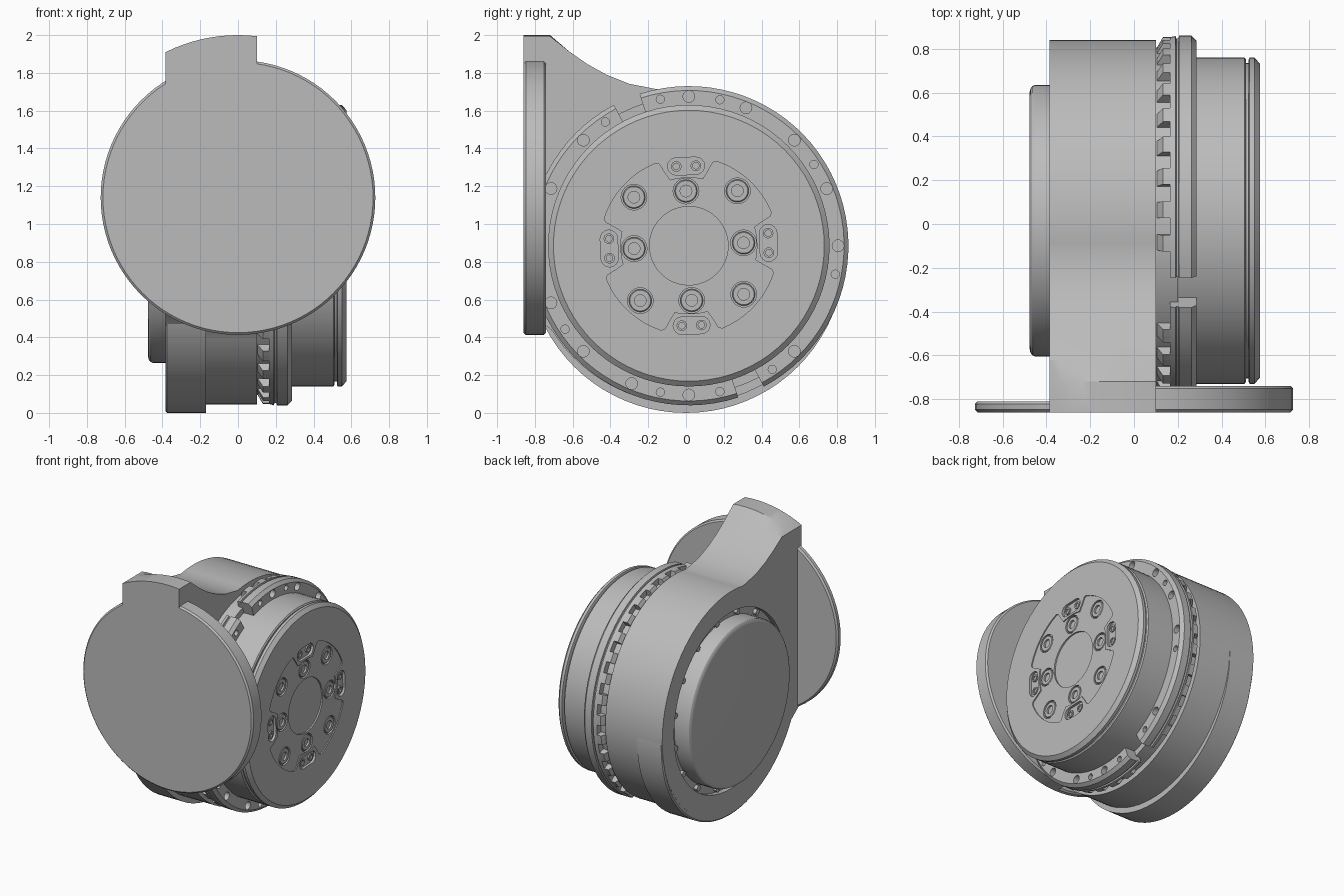
import bpy, bmesh
from math import sin, cos, pi, radians, sqrt

if "Cube" in bpy.data.objects:
    bpy.data.objects.remove(bpy.data.objects["Cube"])

metal = bpy.data.materials.new("grey_metal")
metal.use_nodes = True
GREY = (0.5, 0.5, 0.5, 1)
metal.diffuse_color = GREY
metal.node_tree.nodes["Principled BSDF"].inputs["Base Color"].default_value = GREY

CY, CZ = 0.015, 0.885      # main axis, running along x
FZ = 1.14                  # flange centre height


def loft(bm, loops):
    """Skin a row of closed loops and cap both ends."""
    rows = [[bm.verts.new(p) for p in loop] for loop in loops]
    n = len(rows[0])
    for a, b in zip(rows, rows[1:]):
        for i in range(n):
            j = (i + 1) % n
            bm.faces.new((a[i], a[j], b[j], b[i]))
    bm.faces.new(rows[0][::-1])
    bm.faces.new(rows[-1])


def turned(bm, profile, seg=80, y=CY, z=CZ):
    """Round part about an x axis from (x, radius) points."""
    loft(bm, [[(x, y + r * cos(2 * pi * i / seg), z + r * sin(2 * pi * i / seg))
               for i in range(seg)] for x, r in profile])


def sector(bm, profile, a0, a1, steps):
    """Closed (x, radius) section swept between two angles in degrees."""
    angles = [radians(a0 + (a1 - a0) * k / steps) for k in range(steps + 1)]
    loft(bm, [[(x, CY + r * cos(a), CZ + r * sin(a)) for x, r in profile]
              for a in angles])


def prism(bm, outline, x0, x1):
    loft(bm, [[(x, y, z) for y, z in outline] for x in (x0, x1)])


def finish(name, bm):
    bmesh.ops.recalc_face_normals(bm, faces=bm.faces)
    me = bpy.data.meshes.new(name)
    bm.to_mesh(me)
    bm.free()
    ob = bpy.data.objects.new(name, me)
    bpy.context.collection.objects.link(ob)
    me.materials.append(metal)
    return ob


def activate(ob):
    bpy.ops.object.select_all(action='DESELECT')
    ob.select_set(True)
    bpy.context.view_layer.objects.active = ob


def cut(ob, bm):
    cutter = finish("cutter", bm)
    cutter.hide_render = True
    mod = ob.modifiers.new("cut", 'BOOLEAN')
    mod.operation, mod.solver, mod.object = 'DIFFERENCE', 'EXACT', cutter
    activate(ob)
    bpy.ops.object.modifier_apply(modifier=mod.name)
    bpy.data.objects.remove(cutter)


def smooth(ob, angle=30):
    activate(ob)
    bpy.ops.object.shade_smooth_by_angle(angle=radians(angle))


def polar(r, deg):
    a = radians(deg)
    return CY + r * cos(a), CZ + r * sin(a)


def turned_part(name, profile, **kw):
    bm = bmesh.new()
    turned(bm, profile, **kw)
    ob = finish(name, bm)
    smooth(ob)
    return ob


# Housing: round body sweeping up into the front tab
R = 0.84
side = [(R * cos(radians(a)), CZ + R * sin(radians(a))) for a in range(-148, 101, 4)]
side += [(-0.3, 1.742), (-0.42, 1.79), (-0.52, 1.845), (-0.62, 1.915),
         (-0.72, 2.0), (-0.86, 2.0), (-0.86, 0.55)]
bm = bmesh.new()
slices = [-0.385 + 0.485 * k / 10 for k in range(11)]
loft(bm, [[(x, y, min(z, FZ + sqrt(0.86 ** 2 - x * x))) for y, z in side] for x in slices])
housing = finish("housing", bm)
bm = bmesh.new()
turned(bm, [(-0.45, 0.68), (-0.345, 0.68)])
cut(housing, bm)
smooth(housing)

# Lower rim that drops below the body on the right-hand side
rim = turned_part("housing_lower_rim", [(-0.384, 0.83), (-0.376, 0.84), (-0.17, 0.84)], y=0, z=0.84)
bm = bmesh.new()
turned(bm, [(-0.5, 0.68), (-0.345, 0.68)])
cut(rim, bm)
smooth(rim)

# Rear cover and the small screws around it
turned_part("rear_cover", [(-0.33, 0.62), (-0.452, 0.62), (-0.465, 0.614),
                           (-0.473, 0.602), (-0.477, 0.585)])
bm = bmesh.new()
for k in range(16):
    y, z = polar(0.65, k * 22.5 + 11)
    turned(bm, [(-0.34, 0.022), (-0.372, 0.022)], 12, y, z)
smooth(finish("cover_screws", bm))

# Front flange: thick half on the left, thin half on the right
bm = bmesh.new()
for sign, back in ((1, -0.74), (-1, -0.81)):
    rows = []
    for y, r in ((-0.86, 0.715), (-0.848, 0.727), (back - 0.012, 0.727), (back, 0.715)):
        rows.append([(sign * r * sin(pi * i / 48), y, FZ + r * cos(pi * i / 48))
                     for i in range(49)])
    loft(bm, rows)
smooth(finish("front_flange", bm))

# Drum and grooved neck
turned_part("drum", [(0.05, 0.745), (0.505, 0.745), (0.512, 0.735),
                     (0.512, 0.72), (0.54, 0.72)])

# Clamp ring: two arcs split by opposite gaps, with holes
section = [(0.165, 0.72), (0.165, 0.838), (0.19, 0.845), (0.193, 0.833), (0.203, 0.833),
           (0.206, 0.845), (0.262, 0.845), (0.285, 0.822), (0.285, 0.72)]
GAP = 5
bm = bmesh.new()
for start in (113, 293):
    sector(bm, section, start + GAP, start + 180 - GAP, 40)
ring = finish("clamp_ring", bm)
bm = bmesh.new()
small = (-11, 33, 78, 101, 124, -146, -101, -78, -56)
holes = [(k * 22.5, 0.031) for k in range(16) if k not in (5, 13, 15)] + [(a, 0.022) for a in small]
for a, r in holes:
    y, z = polar(0.79, a)
    turned(bm, [(0.22, r), (0.32, r)], 16, y, z)
cut(ring, bm)
smooth(ring)

# Low band that shows in the ring gaps
turned_part("ring_seat", [(0.09, 0.79), (0.2, 0.79)])

# Teeth behind the ring
tooth = [(0.104, 0.75), (0.104, 0.79), (0.132, 0.838), (0.168, 0.838), (0.168, 0.75)]
bm = bmesh.new()
for k in range(34):
    a = 113 + (k + 0.5) * 360 / 34
    if min((a - 113) % 180, (113 - a) % 180) > GAP + 2.5:
        sector(bm, tooth, a - 2.6, a + 2.6, 2)
finish("ring_teeth", bm)

# Output lid with recessed hub face
lid = turned_part("output_lid", [(0.523, 0.735), (0.528, 0.745), (0.55, 0.745), (0.575, 0.717)])
TILT = 92


def hub_radius(deg):
    off = abs((deg - TILT + 45) % 90 - 45)
    t = min(max((off - 14) / 5, 0), 1)
    return 0.36 + 0.11 * t * t * (3 - 2 * t)


bm = bmesh.new()
prism(bm, [polar(hub_radius(a), a) for a in range(0, 360, 2)], 0.567, 0.6)
cut(lid, bm)

# Pockets: centre bore, counterbores and rounded pads
bolts = [polar(r, a + 90 * k) for k in range(4) for r, a in ((0.29, 93), (0.388, 48.5))]
pins = [polar(0.425, TILT + 90 * k + s * 7) for k in range(4) for s in (-1, 1)]
bm = bmesh.new()
turned(bm, [(0.556, 0.208), (0.6, 0.208)], 48)
for y, z in bolts:
    turned(bm, [(0.55, 0.068), (0.6, 0.068)], 24, y, z)
for k in range(4):
    mid = TILT + 90 * k
    outline = []
    for end, turn in ((7, 0), (-7, 180)):
        y, z = polar(0.425, mid + end)
        for i in range(9):
            a = radians(mid + turn + i * 22.5)
            outline.append((y + 0.046 * cos(a), z + 0.046 * sin(a)))
    prism(bm, outline, 0.556, 0.6)
cut(lid, bm)
smooth(lid)

# Socket screws and pins in the pockets
bm = bmesh.new()
for y, z in bolts:
    turned(bm, [(0.545, 0.06), (0.562, 0.06), (0.566, 0.055), (0.566, 0.031), (0.552, 0.031)], 24, y, z)
for y, z in pins:
    turned(bm, [(0.545, 0.028), (0.566, 0.028), (0.566, 0.017), (0.557, 0.017)], 16, y, z)
smooth(finish("hub_screws", bm))
